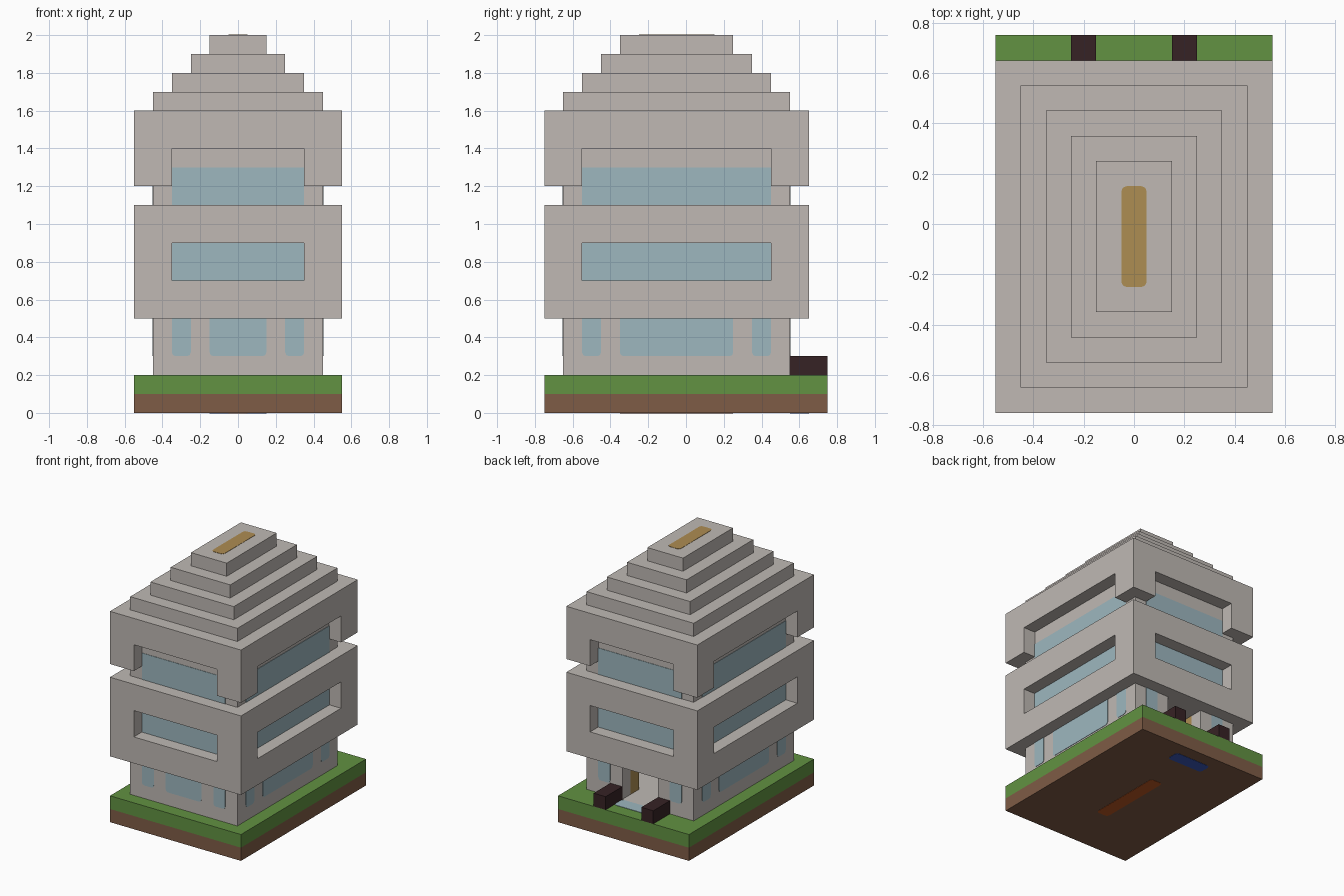
import bpy
import bmesh
from mathutils import Vector

if "Cube" in bpy.data.objects:
    bpy.data.objects.remove(bpy.data.objects["Cube"], do_unlink=True)


def material(name, *rgb):
    mat = bpy.data.materials.new(name)
    mat.use_nodes = True
    mat.diffuse_color = (*rgb, 1)
    mat.node_tree.nodes["Principled BSDF"].inputs["Base Color"].default_value = (*rgb, 1)
    return mat


stone = material("stone grey", .523, .485, .456)
glass = material("glass blue", .337, .474, .521)
grass = material("grass green", .122, .287, .054)
soil = material("soil brown", .212, .107, .061)
dark = material("dark brown", .037, .016, .018)
gold = material("gold", .423, .266, .084)
rust = material("rust orange", .52, .095, .017)
navy = material("deep blue", .042, .1, .5)


def box(name, x, y, z, mat, round_axis=None):
    """Box from three ranges; round_axis softens the edges along that axis."""
    bm = bmesh.new()
    bmesh.ops.create_cube(bm, size=1)
    for v in bm.verts:
        v.co = Vector([r[0] if c < 0 else r[1] for c, r in zip(v.co, (x, y, z))])
    if round_axis is not None:
        edges = [e for e in bm.edges
                 if abs((e.verts[0].co - e.verts[1].co).normalized()[round_axis]) > .9]
        bmesh.ops.bevel(bm, geom=edges, offset=.02, segments=2, profile=.5, affect='EDGES')
    bmesh.ops.recalc_face_normals(bm, faces=bm.faces)
    mesh = bpy.data.meshes.new(name)
    bm.to_mesh(mesh)
    bm.free()
    mesh.materials.append(mat)
    obj = bpy.data.objects.new(name, mesh)
    bpy.context.collection.objects.link(obj)
    return obj


def cut(obj, cutters):
    """Subtract the cutters from obj and remove them."""
    bpy.context.view_layer.objects.active = obj
    for c in cutters:
        mod = obj.modifiers.new("cut", 'BOOLEAN')
        mod.operation = 'DIFFERENCE'
        mod.solver = 'EXACT'
        mod.object = c
        bpy.ops.object.modifier_apply(modifier=mod.name)
        bpy.data.objects.remove(c, do_unlink=True)


MID = -.05   # the house sits slightly forward on its plot


def footprint(half_x):
    """x and y ranges of a storey; every storey is deeper than wide."""
    return (-half_x, half_x), (MID - half_x - .15, MID + half_x + .15)


X, Y = footprint(.45)          # wall planes
WX, WY = footprint(.35)        # window openings
SIDES = {"front": (1, Y[0], -1), "back": (1, Y[1], 1),
         "right": (0, X[0], -1), "left": (0, X[1], 1)}


def on_wall(name, side, span, z, inner, outer, mat, rounded=False):
    """Box lying on one wall, reaching from inner to outer past its plane."""
    axis, plane, sign = SIDES[side]
    depth = tuple(sorted((plane + sign * inner, plane + sign * outer)))
    x, y = (depth, span) if axis == 0 else (span, depth)
    return box(side + "_" + name, x, y, z, mat, axis if rounded else None)


# Plot of land
PX, PY = (-.55, .55), (-.75, .75)
box("soil_slab", PX, PY, (0, .1), soil)
box("grass_slab", PX, PY, (.1, .2), grass)
box("underside_orange_strip", (-.05, .05), (-.35, .25), (-.002, .003), rust, 2)
box("underside_blue_strip", (-.15, .15), (.55, .65), (-.002, .003), navy, 2)

# Hollow ground floor with a doorway at the back
ground = box("ground_floor", X, Y, (.2, .5), stone)
cut(ground, [box("room", WX, WY, (.1, .6), stone),
             box("doorway", (-.15, .15), (.4, .7), (.1, .6), stone)])
box("room_floor", WX, (WY[0], Y[1]), (.197, .203), stone)
box("doorstep", (-.15, .15), (.55, .65), (.197, .203), glass, 2)
for name, s in (("left", 1), ("right", -1)):
    x = sorted((s * .15, s * .25))
    box(name + "_planter", x, (.55, .75), (.2, .3), dark)
    box(name + "_door_leaf", sorted((s * .15, s * .17)), (.35, .45), (.2, .5), gold)

# Overhanging storeys and the neck between them
storey = footprint(.55)
middle = box("middle_storey", *storey, (.5, 1.1), stone)
box("neck", X, Y, (1.1, 1.2), stone)
upper = box("upper_storey", *storey, (1.2, 1.6), stone)

for side, (axis, plane, sign) in SIDES.items():
    lo, hi = WY if axis == 0 else WX
    span = (lo, hi)
    # Window recesses and their panes
    cut(middle, [on_wall("recess", side, span, (.7, .9), 0, .2, stone)])
    cut(upper, [on_wall("notch", side, span, (1.1, 1.4), 0, .2, stone)])
    on_wall("middle_pane", side, span, (.7, .9), -.003, .003, glass)
    on_wall("upper_pane", side, span, (1.1, 1.3), -.003, .003, glass)
    # Ground floor panes: two narrow, one wide where there is no door
    panes = [(lo, lo + .1), (hi - .1, hi)]
    if side != "back":
        panes.append((lo + .2, hi - .2))
    for pane in panes:
        on_wall("ground_pane", side, pane, (.3, .52), -.003, .003, glass, True)

# Stepped roof
for i in range(4):
    z = 1.6 + i * .1
    box("roof_step", *footprint(.45 - i * .1), (z, z + .1), stone)
box("roof_strip", (-.05, .05), (-.25, .15), (1.996, 2.002), gold, 2)
